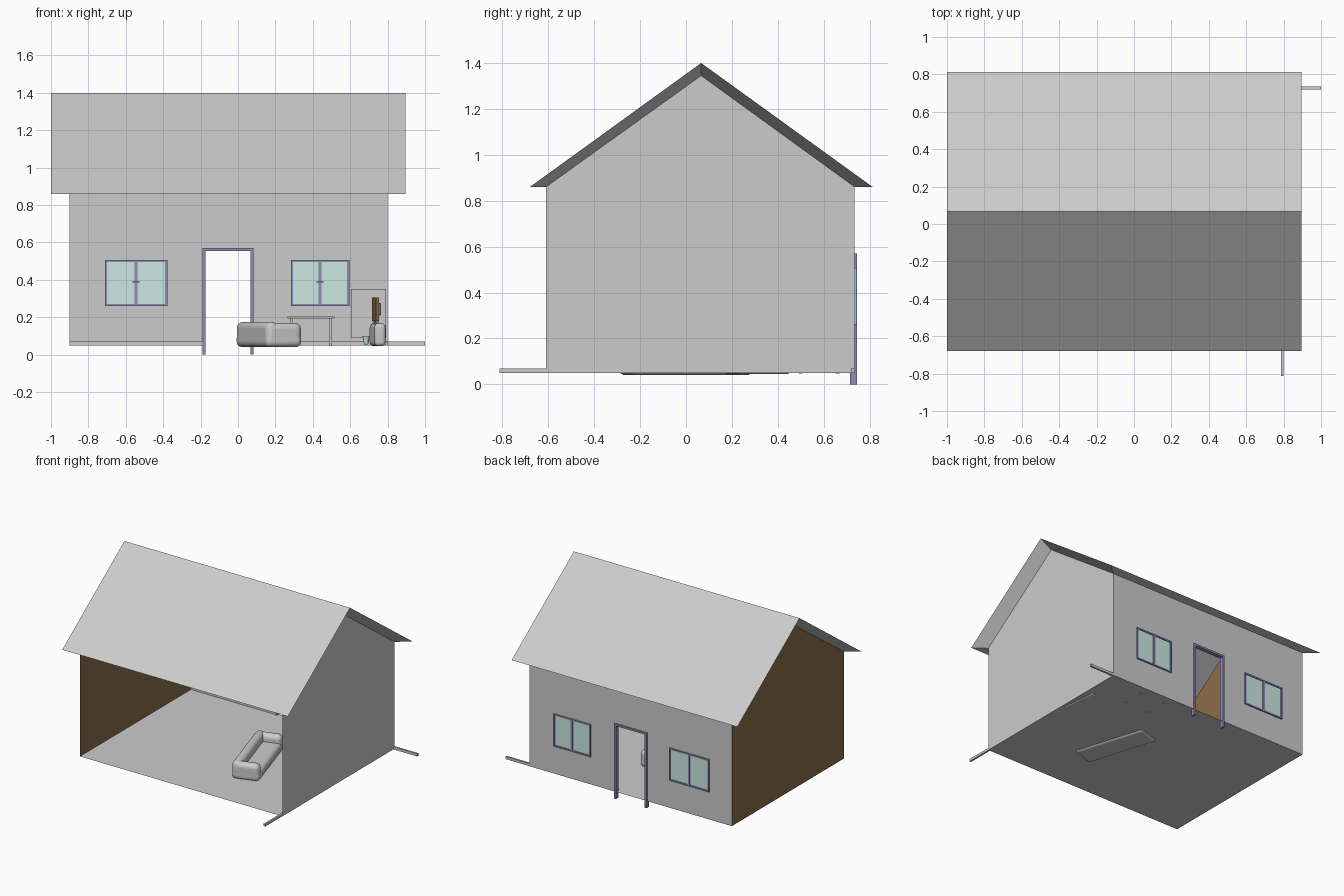
import bpy, math
from mathutils import Matrix

if "Cube" in bpy.data.objects:
    bpy.data.objects.remove(bpy.data.objects["Cube"])


def mat(name, r, g, b):
    m = bpy.data.materials.new(name)
    m.diffuse_color = (r, g, b, 1)
    m.use_nodes = True
    m.node_tree.nodes["Principled BSDF"].inputs["Base Color"].default_value = m.diffuse_color
    return m


GREY = mat("light grey", 0.60, 0.60, 0.60)
BROWN = mat("wood brown", 0.264, 0.155, 0.068)
FRAME = mat("blue grey frame", 0.262, 0.262, 0.46)
GLASS = mat("pale aqua glass", 0.60, 0.80, 0.77)
DARK = mat("dark handle", 0.08, 0.08, 0.12)


def mesh(name, verts, faces, m):
    me = bpy.data.meshes.new(name)
    me.from_pydata(verts, [], faces)
    me.materials.append(m)
    ob = bpy.data.objects.new(name, me)
    bpy.context.collection.objects.link(ob)
    return ob


def box(name, lo, hi, m, bevel=0, place=None):
    """Box between two corners, optionally rounded and placed by a matrix."""
    v = [(x, y, z) for x in (lo[0], hi[0]) for y in (lo[1], hi[1]) for z in (lo[2], hi[2])]
    f = [(0, 1, 3, 2), (4, 6, 7, 5), (0, 4, 5, 1), (2, 3, 7, 6), (0, 2, 6, 4), (1, 5, 7, 3)]
    ob = mesh(name, v, f, m)
    if place:
        ob.matrix_world = place
    if bevel:
        b = ob.modifiers.new("round", 'BEVEL')
        b.width, b.segments = bevel, 5
        bpy.ops.object.select_all(action='DESELECT')
        bpy.context.view_layer.objects.active = ob
        ob.select_set(True)
        bpy.ops.object.shade_smooth_by_angle(angle=math.radians(40))
    return ob


# Shell dimensions
XL, XR, YF, YB = -0.90, 0.80, -0.61, 0.735
FLOOR, EAVE, MID = 0.05, 0.86, 0.066

# Floor and walls (the front is open)
mesh("floor", [(XL, YF, FLOOR), (XR, YF, FLOOR), (XR, YB, FLOOR), (XL, YB, FLOOR)],
     [(0, 1, 2, 3)], GREY)
for name, x, m in (("left_wall", XL, BROWN), ("right_wall", XR, GREY)):
    order = (0, 1, 2, 3, 4) if x > 0 else (4, 3, 2, 1, 0)
    mesh(name, [(x, YF, FLOOR), (x, YB, FLOOR), (x, YB, EAVE), (x, MID, 1.345), (x, YF, EAVE)],
         [order], m)
D0, D1, DT = -0.18, 0.075, 0.56
outline = [(XL, FLOOR), (D0, FLOOR), (D0, DT), (D1, DT), (D1, FLOOR),
           (XR, FLOOR), (XR, EAVE), (XL, EAVE)]
mesh("back_wall", [(x, YB, z) for x, z in outline], [tuple(range(7, -1, -1))], GREY)

# Roof: outer slopes, plus soffits sloping in to the wall tops
A, B = -1.0, 0.895
outer = [(-0.68, 0.86), (MID, 1.40), (0.813, 0.86)]
inner = [(YF, 0.86), (MID, 1.345), (YB, 0.86)]
v = [(x, y, z) for x in (A, B) for y, z in outer] + [(x, y, z) for x in (XL, XR) for y, z in inner]
mesh("roof", v, [(0, 3, 4, 1), (1, 4, 5, 2),            # slopes
                 (0, 1, 7, 6), (1, 2, 8, 7),            # left soffits
                 (4, 3, 9, 10), (5, 4, 10, 11),         # right soffits
                 (3, 0, 6, 9), (2, 5, 11, 8)], GREY)    # eave soffits

# Skirting boards running past the corner
box("skirting_back_left", (XL, 0.72, FLOOR), (-0.19, 0.734, 0.07), GREY)
box("skirting_back_right", (0.08, 0.72, FLOOR), (1.0, 0.734, 0.07), GREY)
box("skirting_side", (0.785, -0.813, FLOOR), (0.799, 0.72, 0.068), GREY)

# Door frame, with posts down to the ground
for side, x in (("left", -0.19), ("right", 0.068)):
    box("door_post_" + side, (x, 0.715, 0.0), (x + 0.015, 0.745, 0.57), FRAME)
box("door_head", (-0.175, 0.715, 0.555), (0.068, 0.745, 0.57), FRAME)


# Windows: glass plate, frame bars, mullion and handles
def window(name, x0, x1, z0, z1):
    y0, y1, w, xm = 0.724, 0.745, 0.011, (x0 + x1) / 2
    box(name + "_glass", (x0, 0.730, z0), (x1, 0.739, z1), GLASS)
    for tag, x in (("left", x0), ("middle", xm - 0.008), ("right", x1 - w)):
        wide = 0.016 if tag == "middle" else w
        box(f"{name}_{tag}_bar", (x, y0, z0), (x + wide, y1, z1), FRAME)
    for tag, z in (("lower", z0), ("upper", z1 - w)):
        box(f"{name}_{tag}_bar", (x0 + w, y0, z), (x1 - w, y1, z + w), FRAME)
    zm = (z0 + z1) / 2 + 0.005
    box(name + "_handle", (xm - 0.018, y0 - 0.006, zm - 0.003), (xm + 0.018, y0, zm + 0.003), DARK)


window("left_window", -0.712, -0.378, 0.26, 0.507)
window("right_window", 0.283, 0.595, 0.26, 0.507)

# Sofa, turned a little, facing the screen
P = Matrix.Translation((0.165, 0.0, 0)) @ Matrix.Rotation(0.3, 4, 'Z')
box("sofa_base", (-0.10, -0.285, 0.04), (0.10, 0.285, 0.115), GREY, 0.03, P)
box("sofa_back", (-0.10, -0.285, 0.045), (-0.03, 0.285, 0.175), GREY, 0.033, P)
for tag, y in (("front", -0.285), ("rear", 0.215)):
    box("sofa_arm_" + tag, (-0.10, y, 0.045), (0.10, y + 0.07, 0.17), GREY, 0.033, P)

# Television on a rounded stand
P = Matrix.Translation((0.747, 0.31, 0)) @ Matrix.Rotation(0.1, 4, 'Z')
box("tv_stand", (-0.03, -0.15, 0.045), (0.03, 0.15, 0.168), GREY, 0.022, P)
box("tv_screen", (-0.02, -0.12, 0.18), (-0.005, 0.12, 0.305), BROWN, 0, P)
box("tv_housing", (-0.005, -0.07, 0.21), (0.012, 0.07, 0.275), BROWN, 0.006, P)
box("tv_foot", (-0.018, -0.04, 0.165), (0.0, 0.04, 0.182), BROWN, 0, P)

# Small bowl beside the stand
bpy.ops.mesh.primitive_cone_add(vertices=20, radius1=0.011, radius2=0.02, depth=0.045,
                                location=(0.685, 0.25, 0.078))
bowl = bpy.context.object
bowl.name = "bowl"
bowl.data.materials.append(GLASS)

# Table at the back
box("table_top", (0.265, 0.48, 0.192), (0.515, 0.68, 0.204), GREY)
for i, x in enumerate((0.285, 0.495)):
    for j, y in enumerate((0.50, 0.66)):
        box(f"table_leg_{i}{j}", (x - 0.008, y - 0.008, 0.047), (x + 0.008, y + 0.008, 0.192), GREY)

# Panel standing against the back wall
box("wall_panel", (0.605, 0.712, 0.09), (0.79, 0.72, 0.35), GREY)
